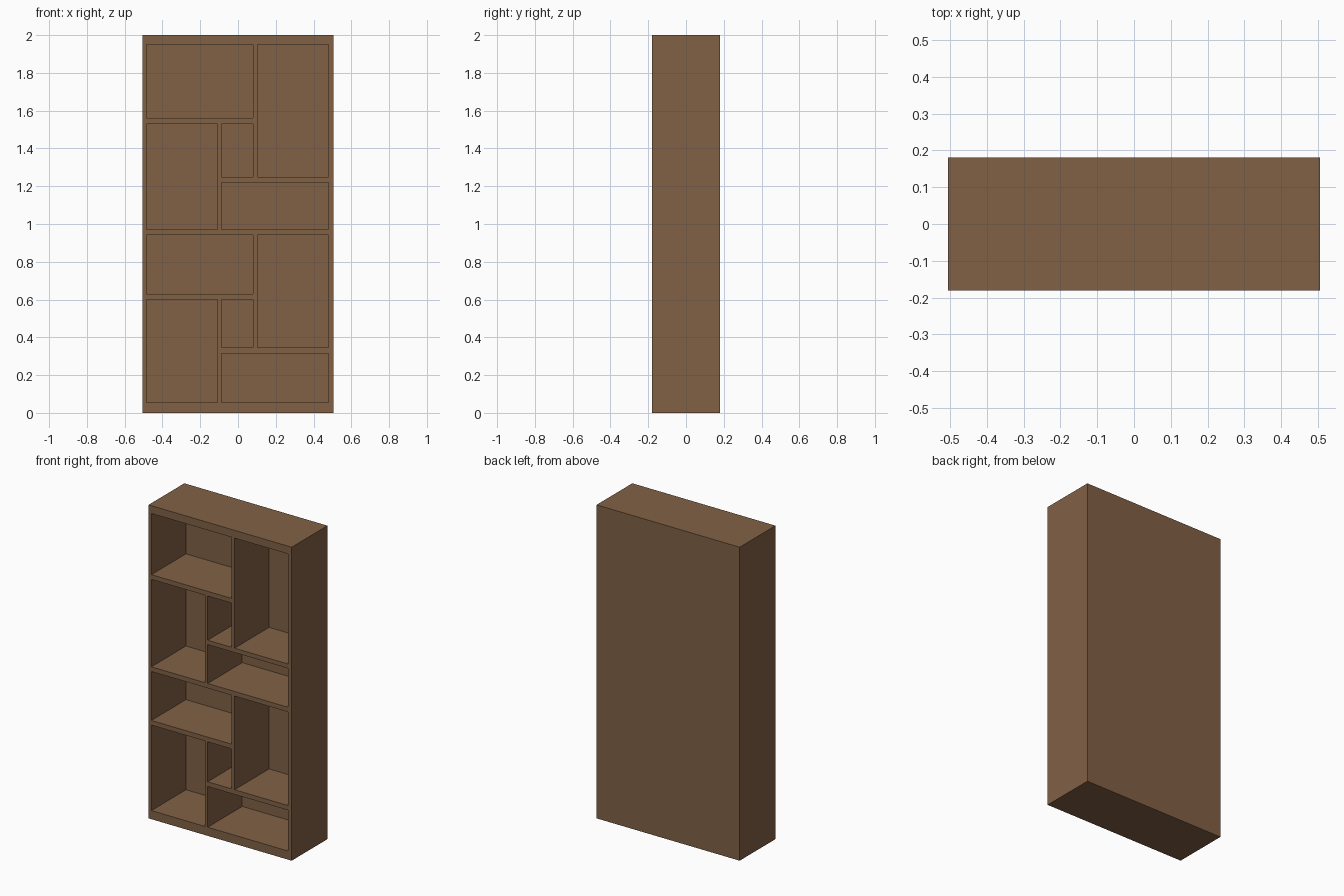
import bpy, bmesh
from mathutils import Matrix, Vector

if "Cube" in bpy.data.objects:
    bpy.data.objects.remove(bpy.data.objects["Cube"])

W, D, H = 1.01, 0.36, 2.0      # overall width, depth, height
BACK = 0.012                   # back panel thickness


def add_box(bm, lo, hi):
    lo, hi = Vector(lo), Vector(hi)
    m = Matrix.Translation((lo + hi) / 2) @ Matrix.Diagonal((*(hi - lo), 1))
    bmesh.ops.create_cube(bm, size=1, matrix=m)


def make_object(name, boxes):
    bm = bmesh.new()
    for lo, hi in boxes:
        add_box(bm, lo, hi)
    mesh = bpy.data.meshes.new(name)
    bm.to_mesh(mesh)
    bm.free()
    obj = bpy.data.objects.new(name, mesh)
    bpy.context.collection.objects.link(obj)
    return obj


# Each tier is a pinwheel of four compartments around a small cubby
L, R = -0.485, 0.48            # inner faces of the side walls
V1 = (-0.108, -0.088)          # lower divider
V2 = (0.08, 0.102)             # upper divider


def tier(bottom, low_shelf, high_shelf, top):
    return [
        (L, V2[0], high_shelf[1], top),                 # wide upper
        (V2[1], R, low_shelf[1], top),                  # tall right
        (L, V1[0], bottom, high_shelf[0]),              # tall left
        (V1[1], V2[0], low_shelf[1], high_shelf[0]),    # small cubby
        (V1[1], R, bottom, low_shelf[0]),               # wide lower
    ]


cells = (tier(0.055, (0.315, 0.345), (0.60, 0.63), 0.942)
         + tier(0.972, (1.22, 1.248), (1.53, 1.56), 1.95))

# Solid carcass and the compartments carved out of its front
bookcase = make_object("bookcase", [((-W/2, -D/2, 0), (W/2, D/2, H))])
cutter = make_object("compartment_cutter",
                     [((x0, -D/2 - 0.1, z0), (x1, D/2 - BACK, z1))
                      for x0, x1, z0, z1 in cells])
cutter.hide_render = True
cutter.hide_set(True)

mod = bookcase.modifiers.new("compartments", 'BOOLEAN')
mod.object = cutter
mod.operation = 'DIFFERENCE'
mod.solver = 'EXACT'

# Apply the carving and drop the cutter
bpy.context.view_layer.objects.active = bookcase
bookcase.select_set(True)
bpy.ops.object.modifier_apply(modifier=mod.name)
bpy.data.objects.remove(cutter, do_unlink=True)

# Brown wood
wood = bpy.data.materials.new("brown_wood")
wood.diffuse_color = (0.22, 0.12, 0.06, 1)
wood.use_nodes = True
wood.node_tree.nodes["Principled BSDF"].inputs["Base Color"].default_value = wood.diffuse_color
bookcase.data.materials.clear()
bookcase.data.materials.append(wood)
